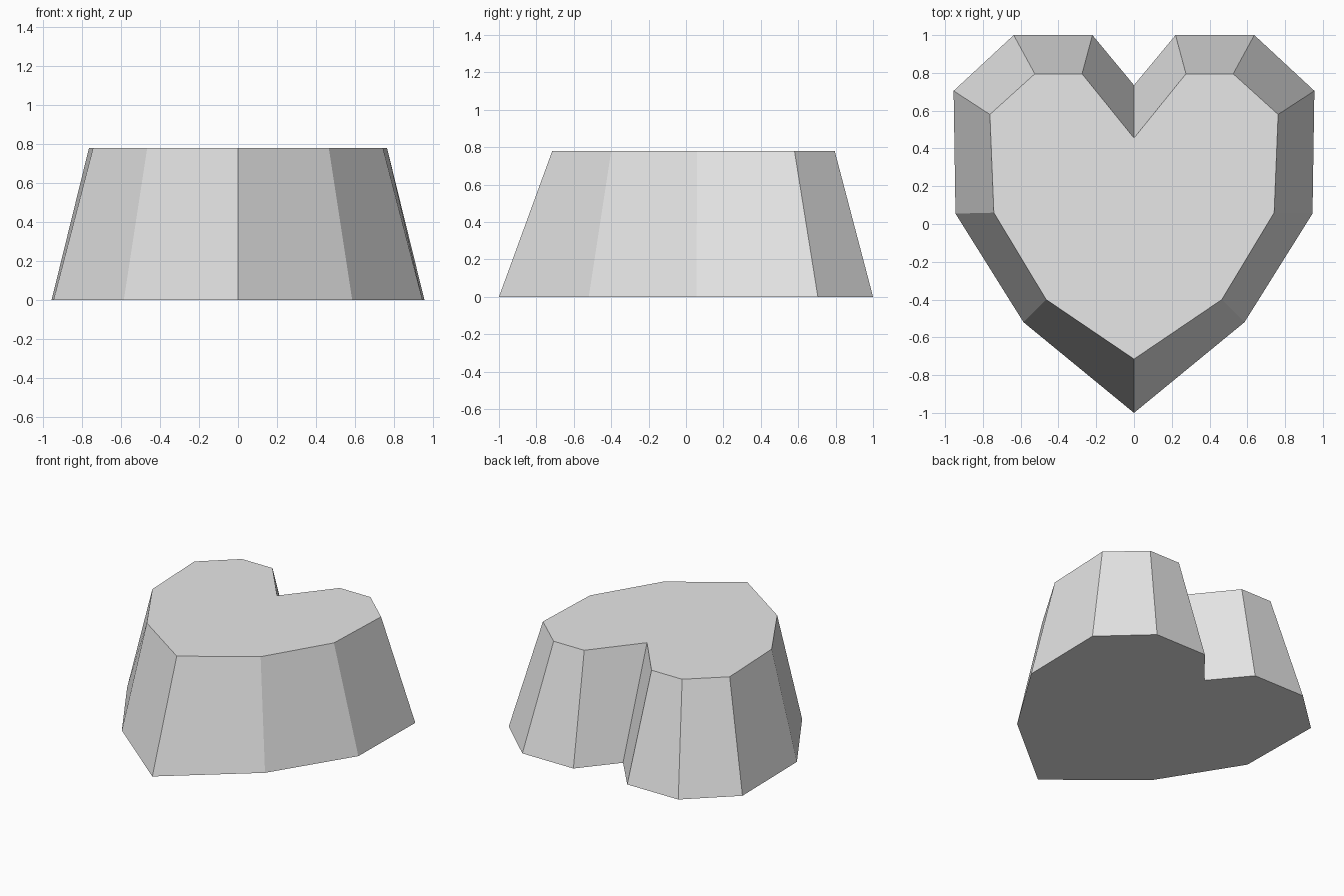
import bpy
import bmesh

cube = bpy.data.objects.get("Cube")
if cube:
    bpy.data.objects.remove(cube, do_unlink=True)

# Single plain material
GREY = (0.8, 0.8, 0.8, 1.0)
grey = bpy.data.materials.new("light grey")
grey.use_nodes = True
grey.diffuse_color = GREY
grey.node_tree.nodes["Principled BSDF"].inputs["Base Color"].default_value = GREY

HEIGHT = 0.78

# Half outlines from front tip to back notch
BASE = [(0, -1), (0.585, -0.52), (0.945, 0.055), (0.955, 0.705),
        (0.637, 1), (0.22, 1), (0, 0.735)]
TOP = [(0, -0.715), (0.465, -0.4), (0.742, 0.06), (0.763, 0.58),
       (0.525, 0.795), (0.275, 0.795), (0, 0.455)]


def heart_ring(bm, half, z):
    """Mirror a half outline into a closed heart loop, anticlockwise."""
    outline = half + [(-x, y) for x, y in reversed(half[1:-1])]
    return [bm.verts.new((x, y, z)) for x, y in outline]


# Tapered heart block: two caps joined by sloping sides
bm = bmesh.new()
lower = heart_ring(bm, BASE, 0)
upper = heart_ring(bm, TOP, HEIGHT)
bm.faces.new(list(reversed(lower)))
bm.faces.new(upper)
count = len(lower)
for i in range(count):
    j = (i + 1) % count
    bm.faces.new((lower[i], lower[j], upper[j], upper[i]))
bmesh.ops.recalc_face_normals(bm, faces=bm.faces[:])

mesh = bpy.data.meshes.new("heart_block")
bm.to_mesh(mesh)
bm.free()
mesh.materials.append(grey)
heart = bpy.data.objects.new("heart_block", mesh)
bpy.context.collection.objects.link(heart)
